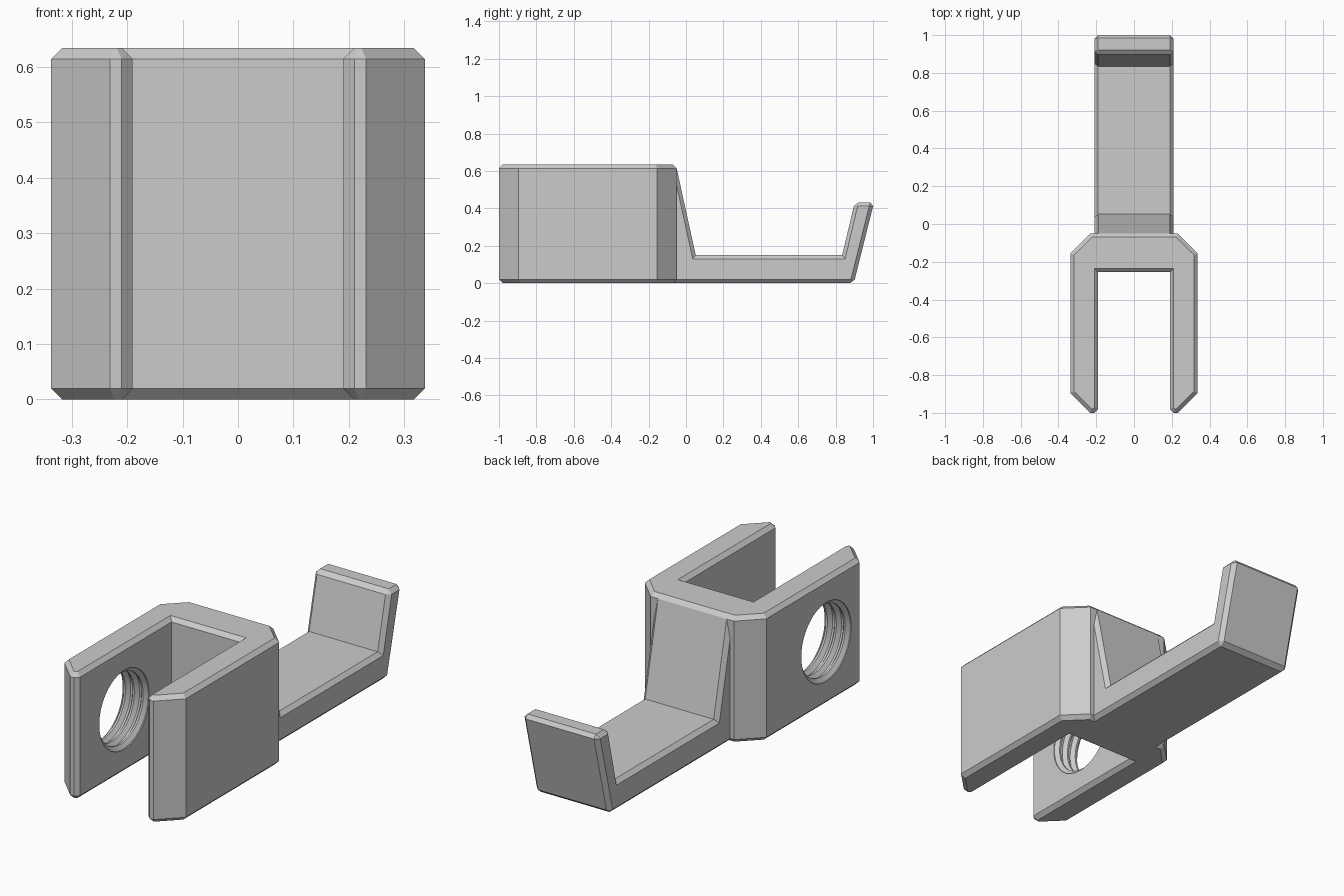
import bpy, bmesh, math
from mathutils import Vector

if "Cube" in bpy.data.objects:
    bpy.data.objects.remove(bpy.data.objects["Cube"])

CHAMFER = 0.02
GREY = (0.6, 0.6, 0.6, 1)
metal = bpy.data.materials.new("plain_grey")
metal.use_nodes = True
metal.diffuse_color = GREY
metal.node_tree.nodes["Principled BSDF"].inputs["Base Color"].default_value = GREY


def finish(bm, name):
    bmesh.ops.recalc_face_normals(bm, faces=bm.faces)
    mesh = bpy.data.meshes.new(name)
    bm.to_mesh(mesh)
    bm.free()
    mesh.materials.append(metal)
    obj = bpy.data.objects.new(name, mesh)
    bpy.context.collection.objects.link(obj)
    return obj


def chamfered_prism(name, outline, depth, pick):
    """Extrude an outline and chamfer the edges chosen by pick."""
    bm = bmesh.new()
    face = bm.faces.new([bm.verts.new(p) for p in outline])
    grown = bmesh.ops.extrude_face_region(bm, geom=[face])["geom"]
    moved = [v for v in grown if isinstance(v, bmesh.types.BMVert)]
    bmesh.ops.translate(bm, verts=moved, vec=depth)
    bmesh.ops.recalc_face_normals(bm, faces=bm.faces)
    edges = [e for e in bm.edges if pick(e)]
    bmesh.ops.bevel(bm, geom=edges, offset=CHAMFER, offset_type='OFFSET',
                    segments=1, affect='EDGES', clamp_overlap=False)
    return finish(bm, name)


# Forked clamp body: half outline mirrored across x
half = [(0.19, -0.255), (0.19, -0.98), (0.21, -1), (0.231, -1),
        (0.337, -0.895), (0.337, -0.155), (0.231, -0.05)]
outline = half + [(-x, y) for x, y in reversed(half)]
HEIGHT = 0.634
body = chamfered_prism(
    "clamp_body", [(x, y, 0) for x, y in outline], Vector((0, 0, HEIGHT)),
    lambda e: abs(e.verts[0].co.z - e.verts[1].co.z) < 0.01)

# Hooked arm with sloping brace, side profile extruded across x
WIDTH = 0.21
ROOT = -0.07
profile = [(ROOT, 0), (0.897, 0), (1.005, 0.432), (0.902, 0.432),
           (0.835, 0.15), (0.052, 0.15), (-0.05, 0.614), (ROOT, 0.614)]


def arm_edge(e):
    a, b = (v.co for v in e.verts)
    if max(a.y, b.y) < -0.04:
        return False
    if abs(a.x - b.x) > 0.1:                   # cross edges: hook tip and heel only
        return a.y > 0.85
    return True


arm = chamfered_prism("hook_arm", [(-WIDTH, y, z) for y, z in profile],
                      Vector((2 * WIDTH, 0, 0)), arm_edge)

# Threaded bore through the right-hand fork: lathe cutter with ring grooves
CREST, GROOVE = 0.178, 0.198
x0, x1, turns = -0.337, -0.19, 3
pitch = (x1 - x0) / turns
rings = [(x0 - 0.05, GROOVE)]
for i in range(turns):
    s = x0 + i * pitch
    rings += [(s + 0.1 * pitch, GROOVE), (s + 0.4 * pitch, CREST),
              (s + 0.6 * pitch, CREST), (s + 0.9 * pitch, GROOVE)]
rings.append((x1 + 0.05, GROOVE))
SIDES = 48
bm = bmesh.new()
loops = []
for x, r in rings:
    angles = [2 * math.pi * k / SIDES for k in range(SIDES)]
    loops.append([bm.verts.new((x, -0.63 + r * math.cos(a), HEIGHT / 2 + r * math.sin(a)))
                  for a in angles])
for a, b in zip(loops, loops[1:]):
    for k in range(SIDES):
        n = (k + 1) % SIDES
        bm.faces.new((a[k], a[n], b[n], b[k]))
bm.faces.new(loops[0])
bm.faces.new(loops[-1])
cutter = finish(bm, "bore_cutter")
cutter.hide_render = True

cut = body.modifiers.new("threaded_bore", 'BOOLEAN')
cut.operation = 'DIFFERENCE'
cut.solver = 'EXACT'
cut.object = cutter
bpy.context.view_layer.objects.active = body
body.select_set(True)
bpy.ops.object.modifier_apply(modifier=cut.name)
bpy.data.objects.remove(cutter)

# Smooth only the round bore, keep flat faces crisp
bpy.ops.object.shade_smooth_by_angle(angle=math.radians(20))
